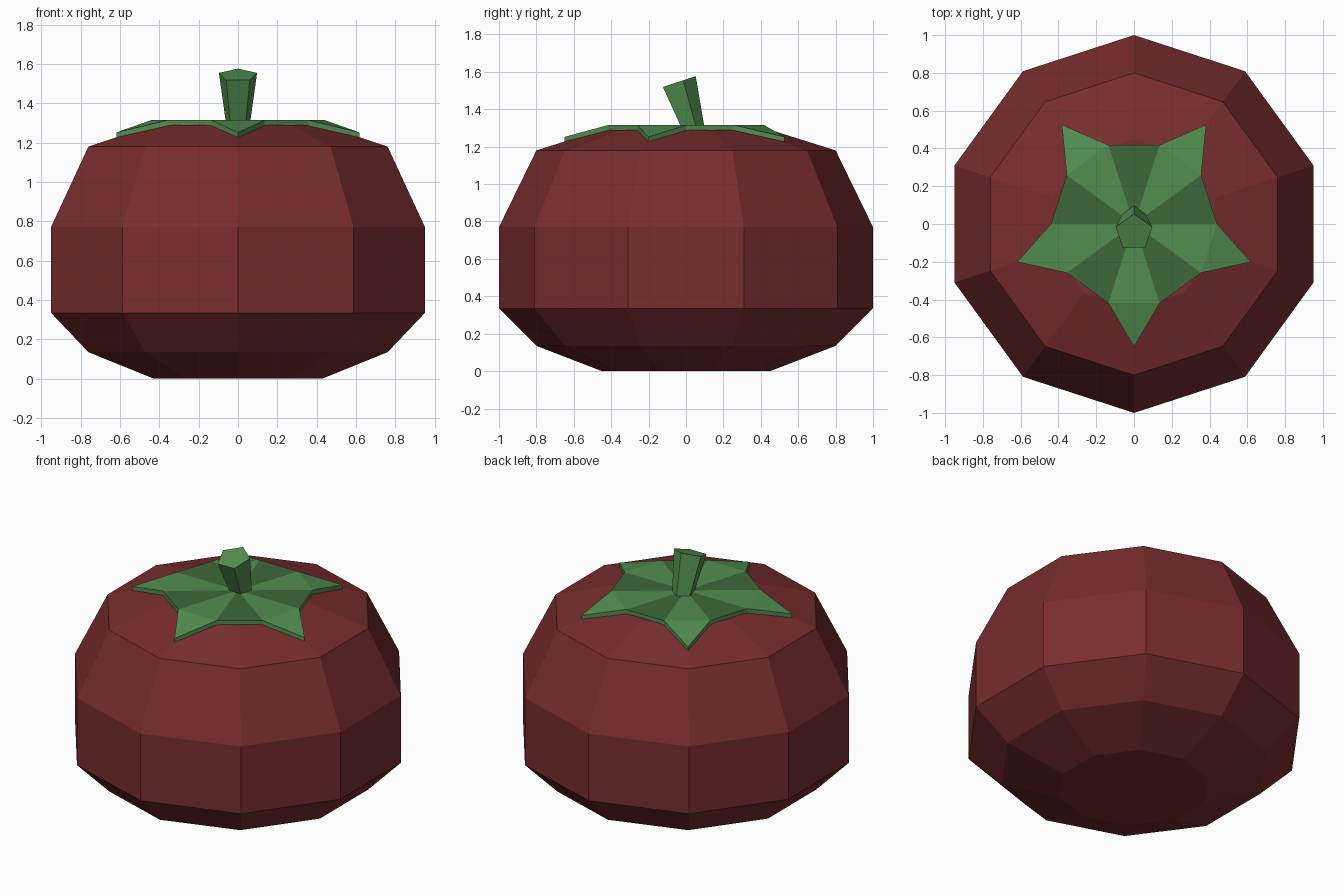
import bpy
from math import cos, sin, radians
from mathutils import Vector, Matrix

if "Cube" in bpy.data.objects:
    bpy.data.objects.remove(bpy.data.objects["Cube"])


def material(name, color):
    m = bpy.data.materials.new(name)
    m.diffuse_color = (*color, 1)
    m.use_nodes = True
    m.node_tree.nodes["Principled BSDF"].inputs["Base Color"].default_value = m.diffuse_color
    return m


def make(name, verts, faces, mats):
    mesh = bpy.data.meshes.new(name)
    mesh.from_pydata(verts, [], faces)
    ob = bpy.data.objects.new(name, mesh)
    bpy.context.collection.objects.link(ob)
    for m in mats:
        mesh.materials.append(m)
    return ob


def ring(r, z, n, start=90):
    return [Vector((r * cos(radians(start + 360 * k / n)),
                    r * sin(radians(start + 360 * k / n)), z)) for k in range(n)]


def loft(name, rings, mat):
    n = len(rings[0])
    faces = [tuple(range(n))[::-1]]
    for i in range(len(rings) - 1):
        for k in range(n):
            a, b = i * n + k, i * n + (k + 1) % n
            faces.append((a, b, b + n, a + n))
    last = (len(rings) - 1) * n
    faces.append(tuple(range(last, last + n)))
    return make(name, [v for r in rings for v in r], faces, [mat])


skin = material("skin_red", (0.19, 0.026, 0.027))
leaf = material("leaf_green", (0.085, 0.27, 0.08))
dark = material("leaf_dark", (0.048, 0.14, 0.042))

# Ten-sided squat fruit body
profile = [(0.45, 0), (0.8, 0.135), (1, 0.335), (1, 0.77), (0.8, 1.18), (0.45, 1.29)]
loft("fruit_body", [ring(r, z, 10) for r, z in profile], skin)

# Five-pointed leafy cap: fan of ten sectors, every other one carries a tip
verts, faces = [], []
for drop in (0, 0.028):
    o = len(verts)
    verts += [Vector((0, 0, 1.315 - drop))]
    verts += ring(0.44, 1.315 - drop, 10, 0) + ring(0.65, 1.252 - drop, 5, 54)
for k in range(10):
    a, b = 1 + k, 1 + (k + 1) % 10
    faces += [(0, a, b), (16, b + 16, a + 16)]
    if k % 2:
        t = 11 + k // 2
        faces += [(a, t, b), (b + 16, t + 16, a + 16),
                  (a, a + 16, t + 16, t), (t, t + 16, b + 16, b)]
    else:
        faces.append((a, a + 16, b + 16, b))
cap = make("leaf_cap", verts, faces, [leaf, dark])
for p in cap.data.polygons:
    # gaps between the tips are darker
    if p.vertices[0] == 0 and p.vertices[1] % 2 == 1:
        p.material_index = 1

# Leaning five-sided stem, wider at the top
tilt = Matrix.Rotation(radians(18), 4, 'X')
stem_rings = []
for r, c in ((0.06, (0, 0.045, 1.265)), (0.102, (0, -0.045, 1.545))):
    stem_rings.append([tilt @ v + Vector(c) for v in ring(r, 0, 5)])
loft("stem", stem_rings, leaf)
